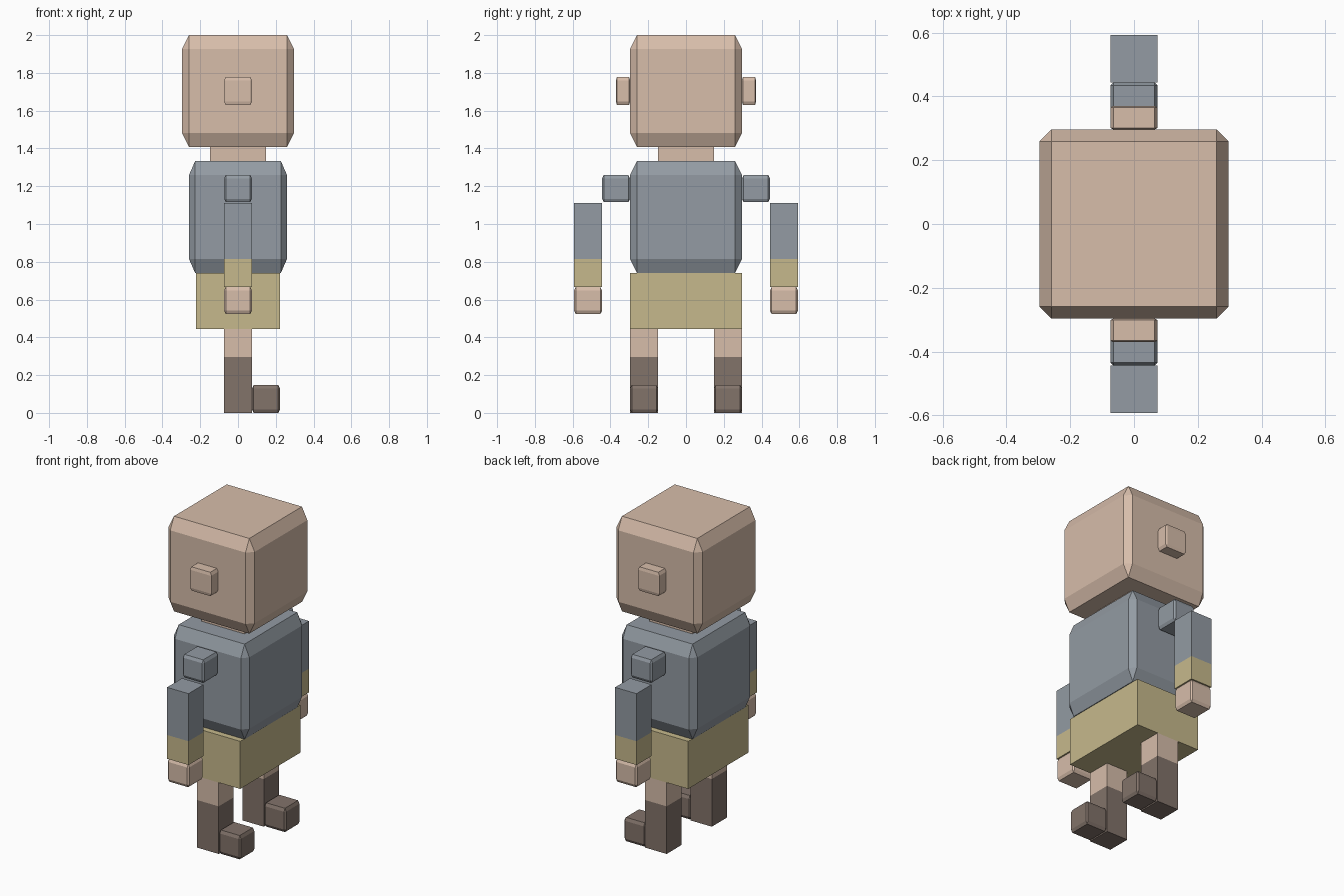
import bpy
import bmesh

if "Cube" in bpy.data.objects:
    bpy.data.objects.remove(bpy.data.objects["Cube"])

U = 2 / 13.5  # one block unit: the figure is 13.5 blocks tall


def material(name, rgb):
    mat = bpy.data.materials.new(name)
    lin = [((c / 255 + 0.055) / 1.055) ** 2.4 for c in rgb]
    mat.diffuse_color = (*lin, 1)
    mat.use_nodes = True
    mat.node_tree.nodes["Principled BSDF"].inputs["Base Color"].default_value = mat.diffuse_color
    return mat


SKIN = material("skin", (215, 189, 170))
BLUE = material("blue grey cloth", (147, 155, 163))
KHAKI = material("khaki cloth", (198, 185, 140))
BROWN = material("brown leather", (130, 115, 106))


def block(name, lo, hi, mats, chamfer=False, split=None):
    """Box between two corners in block units; the second material goes below split."""
    bm = bmesh.new()
    bmesh.ops.create_cube(bm, size=1)
    if chamfer:
        bmesh.ops.bevel(bm, geom=bm.edges[:], offset=1 / 16, segments=1,
                        affect='EDGES', profile=0.5)
        # chamfers reach twice as far along the height
        for v in bm.verts:
            if abs(v.co.z) < 0.49:
                v.co.z = 0.375 if v.co.z > 0 else -0.375
    for v in bm.verts:
        for i in range(3):
            v.co[i] = U * (lo[i] + (v.co[i] + 0.5) * (hi[i] - lo[i]))
    if split is not None:
        bmesh.ops.bisect_plane(bm, geom=bm.verts[:] + bm.edges[:] + bm.faces[:],
                               plane_co=(0, 0, split * U), plane_no=(0, 0, 1))
        for f in bm.faces:
            if f.calc_center_median().z < split * U:
                f.material_index = 1
    bmesh.ops.recalc_face_normals(bm, faces=bm.faces[:])
    mesh = bpy.data.meshes.new(name)
    bm.to_mesh(mesh)
    bm.free()
    for m in mats:
        mesh.materials.append(m)
    obj = bpy.data.objects.new(name, mesh)
    bpy.context.collection.objects.link(obj)
    return obj


def pair(name, lo, hi, mats, **kw):
    """The same block on both sides of the body."""
    block("left_" + name, lo, hi, mats, **kw)
    block("right_" + name, (lo[0], -hi[1], lo[2]), (hi[0], -lo[1], hi[2]), mats, **kw)


# Head, neck, torso and shorts (the figure looks along +x)
block("head", (-2, -2, 9.5), (2, 2, 13.5), [SKIN], chamfer=True)
block("neck", (-1, -1, 9), (1, 1, 9.5), [SKIN])
block("torso", (-1.75, -2, 5), (1.75, 2, 9), [BLUE], chamfer=True)
block("shorts", (-1.5, -2, 3), (1.5, 2, 5), [KHAKI])

# Ears
pair("ear", (-0.5, 2, 11), (0.5, 2.5, 12), [SKIN], chamfer=True)

# Shoulders, sleeved arms with cuffs, hands
pair("shoulder", (-0.5, 2, 7.53), (0.5, 3, 8.5), [BLUE], chamfer=True)
pair("arm", (-0.5, 3, 4.5), (0.5, 4, 7.5), [BLUE, KHAKI], split=5.5)
pair("hand", (-0.5, 3, 3.53), (0.5, 4, 4.5), [SKIN], chamfer=True)

# Legs with boot shafts, then boot toes
pair("leg", (-0.5, 1, 0), (0.5, 2, 3), [SKIN, BROWN], split=2)
pair("boot_toe", (0.5, 1, 0), (1.5, 2, 1), [BROWN], chamfer=True)
